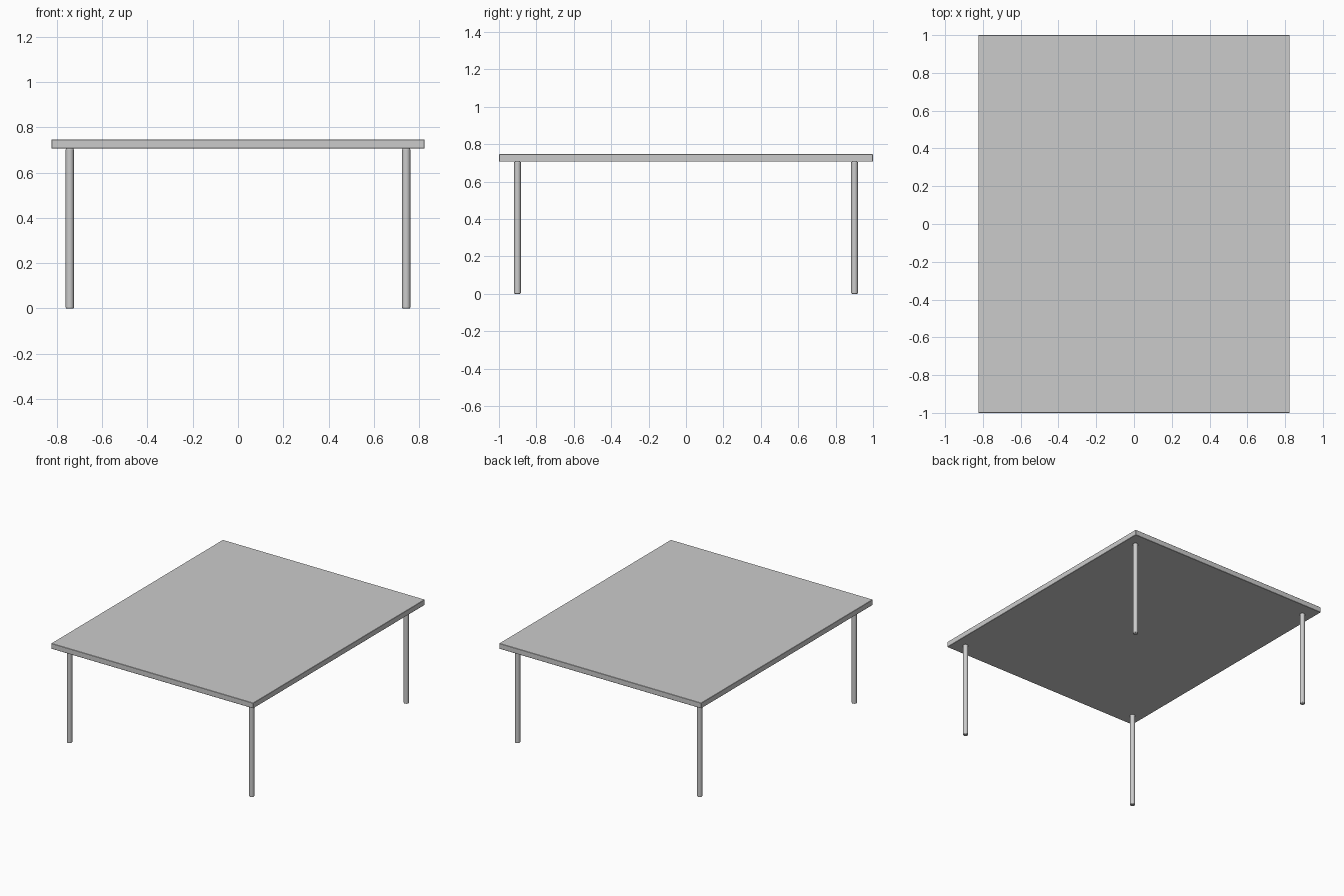
import bpy

if "Cube" in bpy.data.objects:
    bpy.data.objects.remove(bpy.data.objects["Cube"])

LEG_R, LEG_H = 0.018, 0.706
TOP_Z = 0.746


def add_bevel(obj, width, segments):
    mod = obj.modifiers.new("soft_edge", 'BEVEL')
    mod.width = width
    mod.segments = segments
    mod.limit_method = 'ANGLE'
    mod.angle_limit = 1.0


# Table top slab
bpy.ops.mesh.primitive_cube_add(size=1, location=(0, 0, (TOP_Z + LEG_H) / 2))
top = bpy.context.object
top.name = "table_top"
top.scale = (1.648, 2.0, TOP_Z - LEG_H)
bpy.ops.object.transform_apply(location=False, rotation=False, scale=True)
add_bevel(top, 0.002, 1)

# Four round legs with softened ends
for sy, end in ((-1, "front"), (1, "back")):
    for sx, side in ((-1, "left"), (1, "right")):
        bpy.ops.mesh.primitive_cylinder_add(
            vertices=24, radius=LEG_R, depth=LEG_H,
            location=(sx * 0.743, sy * 0.901, LEG_H / 2))
        leg = bpy.context.object
        leg.name = f"{end}_{side}_leg"
        bpy.ops.object.shade_smooth_by_angle()
        add_bevel(leg, 0.004, 2)
